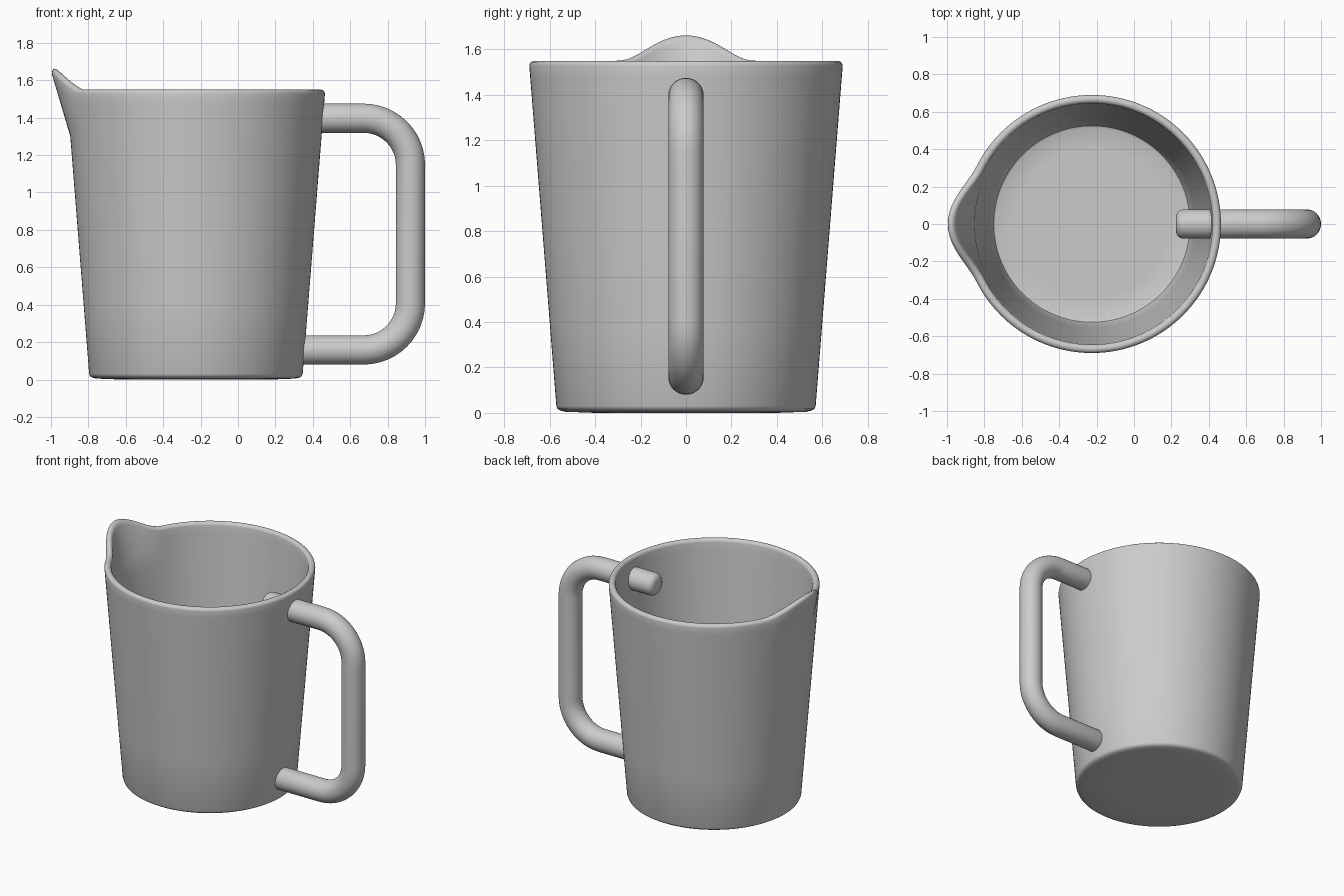
import bpy, bmesh, math
from mathutils import Vector

if "Cube" in bpy.data.objects:
    bpy.data.objects.remove(bpy.data.objects["Cube"])

grey = bpy.data.materials.new("light grey")
grey.diffuse_color = (0.6, 0.6, 0.6, 1)
grey.use_nodes = True
grey.node_tree.nodes["Principled BSDF"].inputs["Base Color"].default_value = grey.diffuse_color


def skin(name, rings, cap_start, cap_end):
    """Join rings of points into one smooth surface."""
    bm = bmesh.new()
    loops = [[bm.verts.new(p) for p in ring] for ring in rings]
    n = len(loops[0])
    for a, b in zip(loops, loops[1:]):
        for i in range(n):
            j = (i + 1) % n
            bm.faces.new((a[i], a[j], b[j], b[i]))
    if cap_start:
        bm.faces.new(loops[0][::-1])
    if cap_end:
        bm.faces.new(loops[-1])
    bmesh.ops.recalc_face_normals(bm, faces=bm.faces)
    me = bpy.data.meshes.new(name)
    bm.to_mesh(me)
    bm.free()
    me.materials.append(grey)
    ob = bpy.data.objects.new(name, me)
    bpy.context.collection.objects.link(ob)
    bpy.ops.object.select_all(action='DESELECT')
    ob.select_set(True)
    bpy.context.view_layer.objects.active = ob
    bpy.ops.object.shade_smooth_by_angle(angle=math.radians(40))
    return ob


# Jug body: tapered double wall, with a spout pulled out of the rim at -x
CX, TOP, KINK, WALL = -0.225, 1.55, 1.30, 0.045
SPREAD = math.radians(27)


def outer(z):
    return 0.57 + 0.12 * (z - 0.02) / 1.51


levels = [0.03, 0.4, 0.85, KINK, 1.36, 1.42, 1.48, 1.528]
profile = [(0.40, 0.0), (0.53, 0.005), (0.553, 0.01), (0.566, 0.018)]
profile += [(outer(z), z) for z in levels]
rim_r = outer(1.528) - WALL / 2
profile += [(rim_r + WALL / 2 * math.cos(a), 1.528 + 0.022 * math.sin(a))
            for a in (math.pi * k / 8 for k in range(1, 8))]
profile += [(outer(z) - WALL, z) for z in reversed(levels[1:])]
profile += [(0.531, 0.07), (0.525, 0.056), (0.512, 0.05), (0.40, 0.05)]

N = 144
rings = []
for r, z in profile:
    ring = []
    t = min(1, max(0, (z - KINK) / (TOP - KINK)))
    for i in range(N):
        a = 2 * math.pi * i / N
        off = abs(a - math.pi)
        bump = 0.5 + 0.5 * math.cos(math.pi * off / SPREAD) if off < SPREAD else 0
        rr = r + 0.087 * bump * t
        ring.append((CX + rr * math.cos(a), rr * math.sin(a), z + 0.112 * bump * t))
    rings.append(ring)
skin("jug_body", rings, True, True)

# Handle: round tube along a C path, ends softened and poking through the wall
R, BEND, HX, Z1, Z0, END = 0.078, 0.25, 0.922, 1.397, 0.158, 0.225
path = []   # (point, tangent angle in xz, tube radius)
ends = [(0, 0.6), (0.008, 0.8), (0.02, 0.94), (0.035, 1)]
for d, s in ends:
    path.append((END + d, Z1, 0, R * s))
for cz, a0 in ((Z1 - BEND, 90), (Z0 + BEND, 0)):
    for k in range(13):
        a = math.radians(a0 - 90 * k / 12)
        path.append((HX - BEND + BEND * math.cos(a), cz + BEND * math.sin(a),
                     a - math.pi / 2, R))
for d, s in reversed(ends):
    path.append((END + d, Z0, -math.pi, R * s))

M = 40
rings = []
for x, z, t, r in path:
    side = Vector((-math.sin(t), 0, math.cos(t)))
    rings.append([Vector((x, 0, z)) + r * math.cos(2 * math.pi * i / M) * side
                  + Vector((0, r * math.sin(2 * math.pi * i / M), 0)) for i in range(M)])
skin("handle", rings, True, True)
